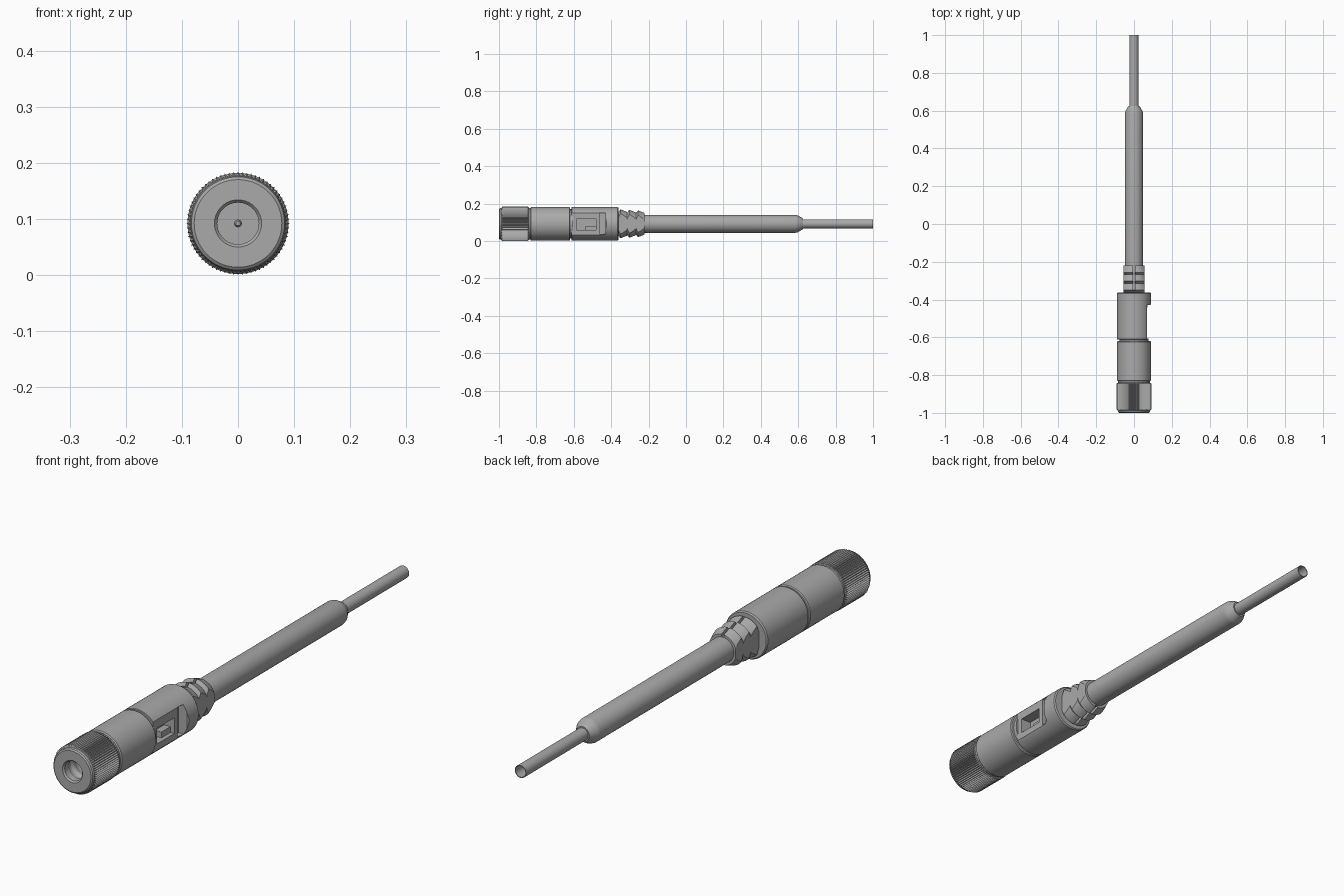
import bpy, bmesh, math

if "Cube" in bpy.data.objects:
    bpy.data.objects.remove(bpy.data.objects["Cube"], do_unlink=True)

AXIS = 0.092  # height of the long axis

grey = bpy.data.materials.new("plain grey")
grey.use_nodes = True
grey.diffuse_color = (0.4, 0.4, 0.4, 1)
grey.node_tree.nodes["Principled BSDF"].inputs["Base Color"].default_value = (0.4, 0.4, 0.4, 1)


def finish(bm, name):
    bmesh.ops.recalc_face_normals(bm, faces=bm.faces)
    mesh = bpy.data.meshes.new(name)
    bm.to_mesh(mesh)
    bm.free()
    mesh.materials.append(grey)
    ob = bpy.data.objects.new(name, mesh)
    bpy.context.collection.objects.link(ob)
    return ob


def select(ob):
    bpy.ops.object.select_all(action='DESELECT')
    ob.select_set(True)
    bpy.context.view_layer.objects.active = ob


def smooth(ob, angle=30):
    select(ob)
    bpy.ops.object.shade_smooth_by_angle(angle=math.radians(angle))


def lathe(name, profile, sides=48, teeth=0.0, tooth_min=1.0):
    """Turn (radius, y) points round the long axis, with optional knurl teeth."""
    bm = bmesh.new()
    rings = []
    for r, y in profile:
        if r == 0:
            rings.append([bm.verts.new((0, y, AXIS))])
            continue
        ring = []
        for i in range(sides):
            a = math.tau * i / sides
            rr = r - teeth if (r > tooth_min and i % 2) else r
            ring.append(bm.verts.new((rr * math.cos(a), y, AXIS + rr * math.sin(a))))
        rings.append(ring)
    for a, b in zip(rings, rings[1:]):
        for i in range(sides):
            j = (i + 1) % sides
            if len(a) == 1:
                bm.faces.new((a[0], b[i], b[j]))
            elif len(b) == 1:
                bm.faces.new((a[i], a[j], b[0]))
            else:
                bm.faces.new((a[i], a[j], b[j], b[i]))
    return finish(bm, name)


def prism(name, outline, z0, z1):
    """Extrude an (x, y) outline from z0 to z1, measured from the axis."""
    bm = bmesh.new()
    low = [bm.verts.new((x, y, AXIS + z0)) for x, y in outline]
    high = [bm.verts.new((x, y, AXIS + z1)) for x, y in outline]
    bm.faces.new(low)
    bm.faces.new(high)
    n = len(outline)
    for i in range(n):
        j = (i + 1) % n
        bm.faces.new((low[i], low[j], high[j], high[i]))
    return finish(bm, name)


def block(name, x0, x1, y0, y1, z0, z1):
    return prism(name, [(x0, y0), (x1, y0), (x1, y1), (x0, y1)], z0, z1)


def carve(ob, cutter, operation='DIFFERENCE'):
    cutter.hide_render = True
    mod = ob.modifiers.new("cut", 'BOOLEAN')
    mod.operation = operation
    mod.solver = 'EXACT'
    mod.object = cutter
    select(ob)
    bpy.ops.object.modifier_apply(modifier=mod.name)
    bpy.data.objects.remove(cutter, do_unlink=True)


# Knurled nut with a grooved bore
bore = [(0, -0.80), (0.037, -0.80)]
for k in range(4):
    y = -0.82 - 0.04 * k
    bore += [(0.037, y), (0.042, y - 0.01), (0.042, y - 0.02), (0.037, y - 0.03)]
nut = lathe("knurled_nut", bore + [
    (0.037, -0.994), (0.042, -1.0), (0.078, -1.0), (0.083, -0.996), (0.085, -0.988),
    (0.092, -0.982), (0.092, -0.845), (0.085, -0.84), (0.085, -0.83), (0, -0.83 + 0.04)],
    sides=144, teeth=0.006, tooth_min=0.086)
smooth(nut, 20)

# Contact pin inside the bore
smooth(lathe("contact_pin", [(0, -0.88), (0.004, -0.88), (0.007, -0.873), (0.007, -0.80), (0, -0.80)], 16))

# Front sleeve
smooth(lathe("front_sleeve", [
    (0, -0.832), (0.086, -0.832), (0.09, -0.828), (0.09, -0.624), (0.087, -0.62), (0, -0.62)], 64))

# Neck between the sleeves
smooth(lathe("neck_ring", [(0, -0.625), (0.078, -0.625), (0.078, -0.605), (0, -0.605)]))

# Rear housing with a flat and a recessed window on the left side
housing = lathe("rear_housing", [
    (0, -0.612), (0.088, -0.612), (0.09, -0.61), (0.09, -0.367), (0.086, -0.362), (0, -0.362)], 64)
carve(housing, prism("flat_cutter", [(0.068, -0.65), (0.15, -0.65), (0.15, -0.40),
                                     (0.09, -0.425), (0.068, -0.445)], -0.1, 0.1))
carve(housing, block("window_cutter", 0.025, 0.12, -0.585, -0.482, -0.034, 0.026))
carve(housing, block("slot_cutter", 0.05, 0.12, -0.462, -0.43, -0.055, 0.058))
smooth(housing)
block("window_step", 0.02, 0.052, -0.537, -0.482, -0.034, -0.012)

# Barbed clip, flat on both sides and slit along the middle
barbs = [(0, -0.365)]
for k in range(3):
    y = -0.362 + 0.047 * k
    barbs += [(0.079 - 0.003 * k, y), (0.06 - 0.003 * k, y + 0.044)] if k == 3 else \
             [(0.062 - 0.002 * k, y), (0.078 - 0.003 * k, y + 0.012), (0.064 - 0.003 * k, y + 0.047)]
clip = lathe("barbed_clip", barbs + [(0, -0.221)], 32)
carve(clip, block("side_trim", -0.055, 0.055, -0.4, -0.2, -0.1, 0.1), 'INTERSECT')
for side in (-1, 1):
    z0, z1 = sorted((side * 0.05, side * 0.1))
    carve(clip, block("slit_cutter", -0.005, 0.005, -0.35, -0.2, z0, z1))
smooth(clip, 20)

# Cable jacket and the hollow inner tube
smooth(lathe("cable_jacket", [
    (0, -0.36), (0.048, -0.36), (0.048, 0.585), (0.045, 0.598), (0.029, 0.625), (0, 0.625)]), 40)
smooth(lathe("inner_tube", [
    (0, 0.6), (0.024, 0.6), (0.024, 1.0), (0.021, 1.0), (0.021, 0.63), (0, 0.63)], 32))
